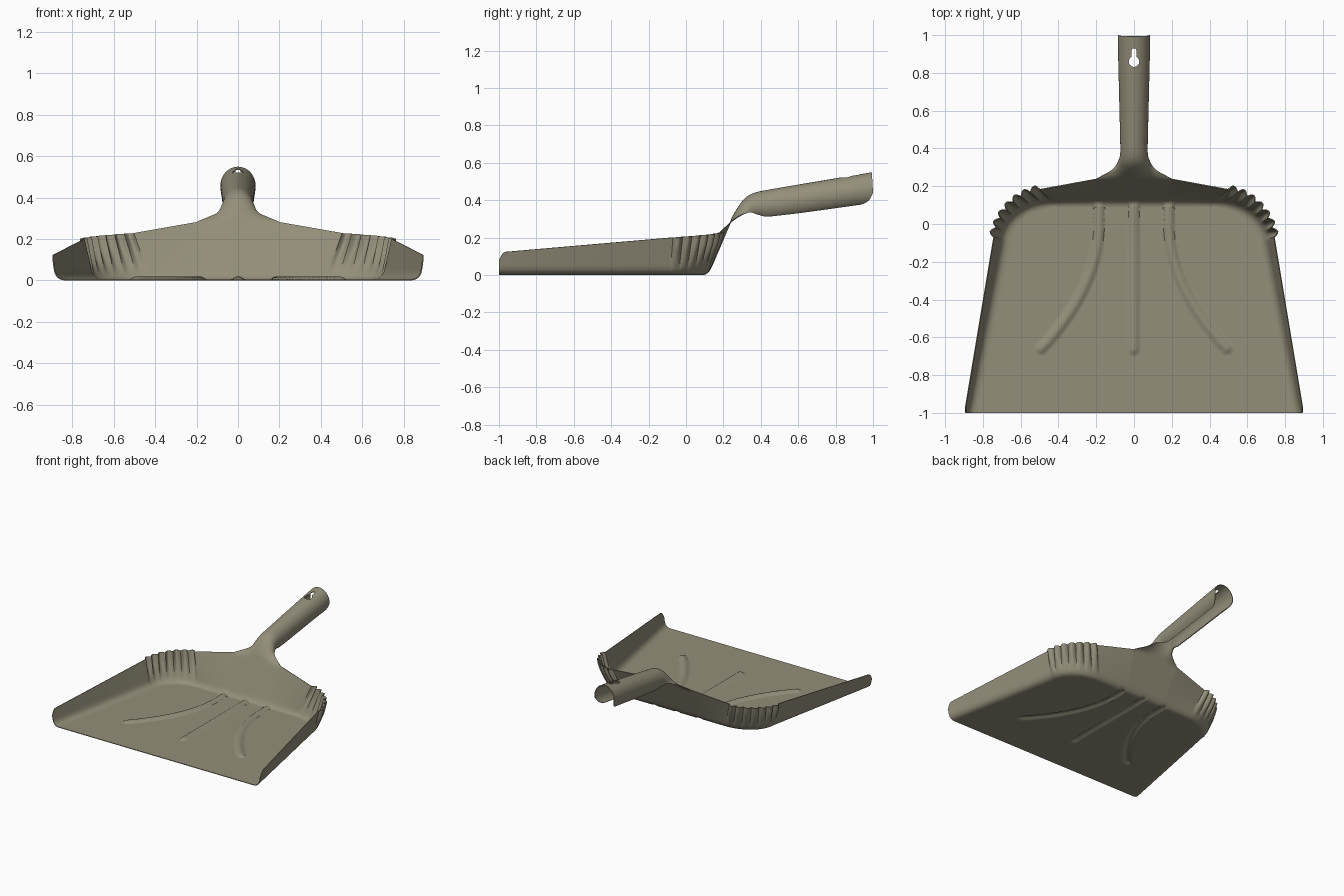
import bpy, bmesh, math
from mathutils import Vector

old = bpy.data.objects.get("Cube")
if old:
    bpy.data.objects.remove(old, do_unlink=True)

COLS, SIDE, CORNER = 120, 72, 56      # floor columns, straight rows, corner rows
ROWS = SIDE + CORNER
NECK = 0.4                            # share of the back rim that runs into the handle

mat = bpy.data.materials.new("olive_grey_plastic")
mat.use_nodes = True
colour = (0.296, 0.275, 0.195, 1)
mat.diffuse_color = colour
bsdf = mat.node_tree.nodes["Principled BSDF"]
bsdf.inputs["Base Color"].default_value = colour
bsdf.inputs["Roughness"].default_value = 0.6


def mix(a, b, f):
    return a + (b - a) * f


def floor_edge(j):
    """Half width and y of a floor row."""
    if j <= SIDE:
        f = j / SIDE
        return mix(0.83, 0.65, f), mix(-1, -0.1, f)
    a = (j - SIDE) / CORNER * math.pi / 2
    return 0.40 + 0.25 * math.cos(a), -0.1 + 0.19 * math.sin(a)


def rib_height(x, y):
    """Three raised floor ribs: one straight, two curving outward."""
    def bump(d):
        r = max(0, 1 - (d / 0.026) ** 2)
        return 0.014 * r ** 0.8
    x = abs(x)
    straight = math.hypot(x, min(0, y + 0.665))
    low = min(0, y)
    slope = 1.4 * low
    if y > -0.66:
        curved = abs(x - 0.185 - 0.7 * low * low) / math.hypot(1, slope)
    else:
        curved = math.hypot(x - 0.49, y + 0.66)
    return max(bump(straight), bump(curved))


def side_station(j):
    """Wall foot, rim point and corner share for a side or corner row."""
    if j <= SIDE:
        f = j / SIDE
        foot = mix(Vector((0.88, -1, 0)), Vector((0.70, -0.085, 0)), f)
        rim = mix(Vector((0.90, -1, 0.12)), Vector((0.745, -0.07, 0.20)), f)
        front = max(0, 1 - f * 0.9 / 0.035)
        return foot, mix(foot, rim, 1 - 0.35 * front ** 2), 0
    q = (j - SIDE) / CORNER
    c, s = math.cos(q * math.pi / 2), math.sin(q * math.pi / 2)
    foot = Vector((0.42 + 0.28 * c, -0.085 + 0.205 * s, 0))
    arc = Vector((0.5 + 0.245 * c, -0.07 + 0.255 * s, mix(0.20, 0.228, q)))
    chord = mix(Vector((0.745, -0.07, 0.20)), Vector((0.5, 0.185, 0.228)), q)
    return foot, mix(chord, arc, 0.78), q


def back_station(s):
    """Wall foot and rim point along the straight back."""
    f = min(1, (1 - abs(s)) / (1 - NECK))
    rim = Vector((0.5 * s, mix(0.185, 0.24, f), mix(0.228, 0.28, f)))
    return Vector((0.42 * s, 0.12, 0)), rim, 0


bm = bmesh.new()

# Floor
floor = []
for j in range(ROWS + 1):
    w, y = floor_edge(j)
    xs = [w * (2 * i / COLS - 1) for i in range(COLS + 1)]
    floor.append([bm.verts.new((x, y, rib_height(x, y))) for x in xs])


def skin(rows):
    for a, b in zip(rows, rows[1:]):
        for i in range(len(a) - 1):
            bm.faces.new((a[i], a[i + 1], b[i + 1], b[i]))


skin(floor)

# Wall stations run from the right front corner, round the back, to the left
flip = Vector((-1, 1, 1))
stations = [(floor[j][0], *side_station(j), -1) for j in range(ROWS + 1)]
stations += [(floor[ROWS][i], *back_station(2 * i / COLS - 1), 1) for i in range(1, COLS)]
stations += [(floor[j][COLS], *side_station(j), 1) for j in range(ROWS, -1, -1)]

# Wall: rounded foot, then a leaning side with flutes at the corners
FILLET, RISE = 6, 9
columns = []
for vert, foot, rim, q, side in stations:
    if side < 0:
        foot, rim = foot * flip, rim * flip
    start = vert.co.copy()
    bend = mix(foot, rim, 0.05 / (rim - foot).length)
    path = []
    for k in range(1, FILLET + 1):
        t = k / FILLET
        path.append(mix(mix(start, foot, t), mix(foot, bend, t), t))
    path += [mix(bend, rim, k / RISE) for k in range(1, RISE + 1)]
    out = Vector((foot.x - side * 0.42, foot.y + 0.1, 0)).normalized()
    flute = 0.024 * abs(math.sin(7 * math.pi * q))
    col = [vert]
    for p in path:
        fade = min(1, max(0, (p.z / rim.z - 0.12) / 0.6))
        col.append(bm.verts.new(p + out * flute * fade))
    columns.append(col)
wall_rows = list(zip(*columns))
skin(wall_rows)

# Neck and handle: open-bottomed sections
# crest y, crest z, edge y, edge z, half angle, half width
SECTIONS = [
    (0.24, 0.28, 0.24, 0.28, 3, 0.20),
    (0.252, 0.31, 0.275, 0.305, 40, 0.135),
    (0.285, 0.365, 0.305, 0.322, 75, 0.095),
    (0.32, 0.408, 0.345, 0.335, 105, 0.075),
    (0.36, 0.432, 0.385, 0.325, 130, 0.068),
    (0.42, 0.447, 0.44, 0.315, 138, 0.068),
    (0.88, 0.525, 0.90, 0.375, 145, 0.079),
    (0.94, 0.535, 0.95, 0.385, 140, 0.08),
    (0.975, 0.541, 0.98, 0.405, 125, 0.08),
    (0.994, 0.544, 1.0, 0.44, 100, 0.08),
]
sections = [Vector(s) for s in SECTIONS]
knots = [s[0] + s[1] for s in sections]
last = len(sections) - 1


def tangent(i):
    a, b = max(0, i - 1), min(last, i + 1)
    return (sections[b] - sections[a]) / (knots[b] - knots[a])


def section_at(i, t):
    """Smooth blend between section i and the next."""
    d = knots[i + 1] - knots[i]
    h = t * t * (3 - 2 * t)
    return (mix(sections[i], sections[i + 1], h)
            + tangent(i) * d * t * (1 - t) ** 2
            - tangent(i + 1) * d * t * t * (1 - t))


half = round(NECK * COLS / 2)
mid = ROWS + COLS // 2
rows = [wall_rows[-1][mid - half:mid + half + 1]]
STEPS = 5
for i in range(last):
    for step in range(1, STEPS + 1):
        cy, cz, ey, ez, angle, width = section_at(i, step / STEPS)
        angle = math.radians(angle)
        spread = math.sin(min(angle, math.pi / 2))
        row = []
        for k in range(-half, half + 1):
            a = angle * k / half
            drop = (1 - math.cos(a)) / (1 - math.cos(angle))
            row.append(bm.verts.new((width * math.sin(a) / spread,
                                     mix(cy, ey, drop), mix(cz, ez, drop))))
        rows.append(row)
skin(rows)

bmesh.ops.recalc_face_normals(bm, faces=bm.faces)
bm.faces.ensure_lookup_table()
if bm.faces[0].normal.z < 0:
    bmesh.ops.reverse_faces(bm, faces=bm.faces)


def make_object(name, mesh_data):
    mesh = bpy.data.meshes.new(name)
    mesh_data.to_mesh(mesh)
    mesh_data.free()
    obj = bpy.data.objects.new(name, mesh)
    bpy.context.collection.objects.link(obj)
    return obj


pan = make_object("dustpan_shell", bm)
pan.data.materials.append(mat)

# Keyhole cutter for hanging
cut = bmesh.new()
outline = [(0.028 * math.sin(math.radians(a)), 0.86 + 0.028 * math.cos(math.radians(a)))
           for a in range(28, 333, 16)]
outline += [(-0.013, 0.92), (-0.007, 0.93), (0.007, 0.93), (0.013, 0.92)]
face = cut.faces.new([cut.verts.new((x, y, 0.47)) for x, y in outline])
top = bmesh.ops.extrude_face_region(cut, geom=[face])["geom"]
bmesh.ops.translate(cut, vec=(0, 0, 0.2),
                    verts=[g for g in top if isinstance(g, bmesh.types.BMVert)])
bmesh.ops.recalc_face_normals(cut, faces=cut.faces)
cutter = make_object("keyhole_cutter", cut)
cutter.hide_render = True

solid = pan.modifiers.new("sheet_thickness", "SOLIDIFY")
solid.thickness = 0.005
solid.offset = 1
hole = pan.modifiers.new("keyhole", "BOOLEAN")
hole.operation = "DIFFERENCE"
hole.solver = "EXACT"
hole.object = cutter

bpy.ops.object.select_all(action="DESELECT")
bpy.context.view_layer.objects.active = pan
pan.select_set(True)
for name in ("sheet_thickness", "keyhole"):
    bpy.ops.object.modifier_apply(modifier=name)
bpy.data.objects.remove(cutter, do_unlink=True)
bpy.ops.object.shade_smooth_by_angle(angle=math.radians(40))
